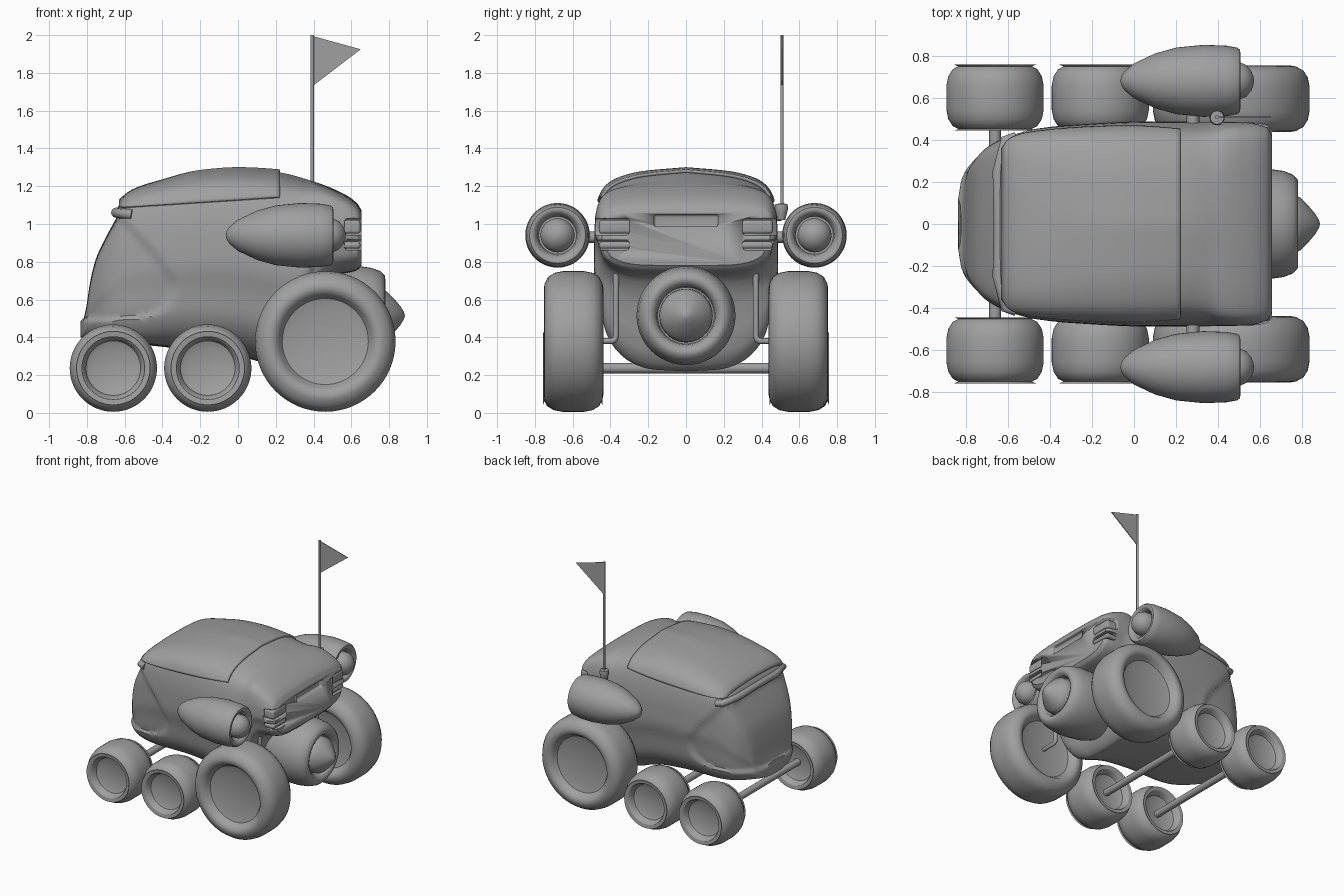
import bpy, bmesh, math
from mathutils import Vector, Matrix

cube = bpy.data.objects.get("Cube")
if cube:
    bpy.data.objects.remove(cube, do_unlink=True)

grey = bpy.data.materials.new("plain grey")
grey.use_nodes = True
grey.diffuse_color = (0.35, 0.35, 0.35, 1)
grey.node_tree.nodes["Principled BSDF"].inputs["Base Color"].default_value = grey.diffuse_color


def finish(name, bm, angle=40):
    bmesh.ops.recalc_face_normals(bm, faces=bm.faces)
    mesh = bpy.data.meshes.new(name)
    bm.to_mesh(mesh)
    bm.free()
    mesh.materials.append(grey)
    obj = bpy.data.objects.new(name, mesh)
    bpy.context.collection.objects.link(obj)
    activate(obj)
    if angle:
        bpy.ops.object.shade_smooth_by_angle(angle=math.radians(angle))
    return obj


def activate(obj):
    bpy.ops.object.select_all(action='DESELECT')
    obj.select_set(True)
    bpy.context.view_layer.objects.active = obj


def smooth_lookup(pts, x):
    """Monotone cubic interpolation through (x, value) pairs."""
    if x <= pts[0][0]:
        return pts[0][1]
    if x >= pts[-1][0]:
        return pts[-1][1]
    slopes = [(b[1] - a[1]) / (b[0] - a[0]) for a, b in zip(pts, pts[1:])]
    tang = [slopes[0]] + [2 * a * b / (a + b) if a * b > 0 else 0
                          for a, b in zip(slopes, slopes[1:])] + [slopes[-1]]
    i = max(k for k in range(len(pts) - 1) if pts[k][0] <= x)
    h = pts[i + 1][0] - pts[i][0]
    t = (x - pts[i][0]) / h
    return ((2*t**3 - 3*t**2 + 1) * pts[i][1] + (t**3 - 2*t**2 + t) * h * tang[i]
            + (3*t**2 - 2*t**3) * pts[i + 1][1] + (t**3 - t**2) * h * tang[i + 1])


def lathe(name, profile, axis, centre, steps=48, angle=40):
    """Spin (along, radius) pairs around the x, y or z axis."""
    bm = bmesh.new()
    vs = [bm.verts.new((r, 0, a)) for a, r in profile]
    es = [bm.edges.new(p) for p in zip(vs, vs[1:])]
    bmesh.ops.spin(bm, geom=vs + es, cent=(0, 0, 0), axis=(0, 0, 1),
                   angle=2 * math.pi, steps=steps)
    bmesh.ops.remove_doubles(bm, verts=bm.verts, dist=0.0005)
    turn = Vector((0, 0, 1)).rotation_difference(Vector(axis)).to_matrix().to_4x4()
    bm.transform(Matrix.Translation(centre) @ turn)
    return finish(name, bm, angle)


def tube(name, points, radius, kind='POLY'):
    curve = bpy.data.curves.new(name, 'CURVE')
    curve.dimensions = '3D'
    curve.bevel_depth, curve.bevel_resolution = radius, 4
    curve.use_fill_caps = True
    spline = curve.splines.new(kind)
    spline.points.add(len(points) - 1)
    for p, co in zip(spline.points, points):
        p.co = (*co, 1)
    curve.materials.append(grey)
    obj = bpy.data.objects.new(name, curve)
    bpy.context.collection.objects.link(obj)
    return obj


def rounded_box(name, centre, size, bevel):
    bm = bmesh.new()
    bmesh.ops.create_cube(bm, size=1, matrix=Matrix.Translation(centre) @ Matrix.Diagonal((*size, 1)))
    bmesh.ops.bevel(bm, geom=bm.edges[:], offset=bevel, segments=4, profile=0.5, affect='EDGES')
    return finish(name, bm)


# Body outlines along its length: top, bottom, half width, squareness
TOP = [(-.835, .5), (-.82, .57), (-.8, .7), (-.77, .82), (-.72, .93), (-.66, 1.04), (-.62, 1.115),
       (-.55, 1.17), (-.4, 1.22), (-.2, 1.27), (0, 1.285), (.2, 1.275), (.4, 1.225),
       (.55, 1.165), (.63, 1.11), (.655, 1.07)]
BOTTOM = [(-.835, .4), (-.6, .37), (-.4, .35), (0, .3), (.15, .26), (.28, .22), (.36, .3),
          (.42, .6), (.5, .72), (.63, .755), (.655, .78)]
WIDTH = [(-.835, .12), (-.82, .21), (-.8, .27), (-.7, .385), (-.6, .43), (-.3, .47), (.1, .488),
         (.55, .482), (.63, .47), (.655, .445)]
SQUARE = [(-.83, .6), (-.6, .45), (-.2, .85), (.2, 1), (.5, .65)]
# Half cross-section from keel to roof: width fraction and height fraction
SIDE = list(enumerate([0, .35, .6, .8, .88, .93, 1, .995, .96, .9, .8, .5, 0]))
RISE = list(enumerate([0, .01, .05, .14, .22, .35, .5, .65, .78, .87, .925, .975, 1]))


def body_point(x, s):
    b, t = smooth_lookup(BOTTOM, x), smooth_lookup(TOP, x)
    y = max(smooth_lookup(SIDE, abs(s)), 0) ** smooth_lookup(SQUARE, x) * smooth_lookup(WIDTH, x)
    return Vector((x, math.copysign(y, s), b + (t - b) * smooth_lookup(RISE, abs(s))))


# Body shell
N, M = 90, 44
bm = bmesh.new()
rings = []
for i in range(N + 1):
    x = -.09 - .745 * math.cos(math.pi * i / N)
    ss = [-12 + 12 * j / M for j in range(2 * M)]
    rings.append([bm.verts.new(body_point(x, s)) for s in ss])
for a, b in zip(rings, rings[1:]):
    for j in range(2 * M):
        k = (j + 1) % (2 * M)
        bm.faces.new((a[j], a[k], b[k], b[j]))
bm.faces.new(rings[0])
bm.faces.new(rings[-1])
bmesh.ops.recalc_face_normals(bm, faces=bm.faces)
bm.normal_update()

# Sunken wraparound window in the nose
WINDOW = [(.48, -.72), (.5, -.55), (.53, -.42), (.6, -.335), (.68, -.32), (.76, -.36), (.9, -.48), (1.03, -.6)]
for v in bm.verts:
    z = v.co.z
    if .48 < z < 1.05 and v.co.x < -.25:
        t = min(max((smooth_lookup(WINDOW, z) - v.co.x) / .035, 0), 1) * min((z - .48) / .03, 1)
        v.co -= v.normal * .018 * t * t * (3 - 2 * t)
body = finish("body", bm, 35)

# Recessed lights and vent in the tail
cutters = [rounded_box("vent_cutter", (.67, 0, 1.018), (.09, .34, .065), .015)]
for side in (-1, 1):
    for z, h in ((.985, .09), (.888, .055)):
        cutters.append(rounded_box("light_cutter", (.65, side * .41, z), (.17, .22, h), .018))
        rounded_box("tail_light", (.58, side * .37, z), (.136, .18, h - .018), .016)
for cutter in cutters:
    activate(body)
    mod = body.modifiers.new("cut", 'BOOLEAN')
    mod.operation, mod.solver, mod.object = 'DIFFERENCE', 'EXACT', cutter
    bpy.ops.object.modifier_apply(modifier=mod.name)
    bpy.data.objects.remove(cutter, do_unlink=True)

# Raised roof panel following the body
bm = bmesh.new()
rows = []
for i in range(41):
    x = -.618 + .838 * i / 40
    edge = 1.085 + .065 * (x + .6)
    low, high = 6, 12
    for _ in range(24):
        mid = (low + high) / 2
        low, high = (mid, high) if body_point(x, mid).z < edge else (low, mid)
    rows.append([bm.verts.new(body_point(x, s)) for s in
                 [low + (12 - low) * j / 20 for j in range(21)]
                 + [-12 + (12 - low) * j / 20 for j in range(1, 21)]])
for a, b in zip(rows, rows[1:]):
    for j in range(40):
        bm.faces.new((a[j], a[j + 1], b[j + 1], b[j]))
roof = finish("roof_panel", bm, 35)
if roof.data.polygons[len(roof.data.polygons) // 2].normal.z < 0:
    roof.data.flip_normals()
mod = roof.modifiers.new("thickness", 'SOLIDIFY')
mod.thickness, mod.offset = .016, 1

# Lip between window and roof
tube("window_lip", [(-.56, -.41, 1.05), (-.61, -.395, 1.055), (-.645, -.25, 1.06), (-.64, 0, 1.06),
                    (-.645, .25, 1.06), (-.61, .395, 1.055), (-.56, .41, 1.05)], .027)

# Wheels: rounded tyre with a dished hub on both faces
def wheel(name, x, y, r, dish):
    h = .157
    half = [(h - .075, 0), (h - .07, dish * .7), (h - .055, dish * .93), (h - .03, dish), (h - .012, dish + .012),
            (h, dish + .04), (h - .004, r - .065), (h - .022, r - .03), (h - .055, r - .009), (h - .1, r)]
    profile = half + [(-a, q) for a, q in reversed(half)]
    lathe(name, profile, (0, 1, 0), (x, y, r + .006), 64)


for side, label in ((-1, "right"), (1, "left")):
    wheel(label + "_large_wheel", .462, side * .595, .372, .245)
    for place, x in (("nose", -.66), ("middle", -.16)):
        wheel(f"{label}_{place}_wheel", x, side * .6, .231, .155)
    # Bent arm to the large wheel
    tube(label + "_wheel_arm", [(.46, side * .37, .78), (.46, side * .37, .41), (.46, side * .375, .39),
                                (.46, side * .39, .38), (.46, side * .53, .38)], .016)
    # Side pod with open nozzle, plug and mount
    lathe(label + "_pod", [(-.065, 0), (-.06, .022), (-.045, .045), (0, .083), (.1, .13), (.2, .158), (.33, .171),
                           (.44, .167), (.49, .158), (.503, .148), (.505, .135), (.497, .12), (.47, .105),
                           (.44, .1), (.44, 0)], (1, 0, 0), (0, side * .68, .94))
    lathe(label + "_pod_plug", [(.43, .09), (.5, .09), (.535, .074), (.558, .045), (.568, .018), (.57, 0)],
          (1, 0, 0), (0, side * .68, .94))
    tube(label + "_pod_mount", [(.28, side * .43, .93), (.28, side * .56, .93)], .03)
for x in (-.66, -.16):
    tube("axle", [(x, -.54, .237), (x, .54, .237)], .028)

# Main tail thruster
lathe("thruster", [(.2, 0), (.22, .12), (.3, .2), (.42, .245), (.55, .262), (.64, .262), (.71, .252), (.755, .235),
                   (.778, .21), (.78, .19), (.77, .17), (.745, .155), (.71, .15), (.71, 0)], (1, 0, 0), (0, 0, .515))
lathe("thruster_cone", [(.7, .142), (.765, .14), (.79, .125), (.83, .085), (.86, .05), (.878, .02), (.884, 0)],
      (1, 0, 0), (0, 0, .515))

# Aerial with pennant
lathe("aerial_base", [(1.02, 0), (1.02, .02), (1.06, .03), (1.085, .036), (1.105, .032), (1.11, 0)],
      (0, 0, 1), (.395, .505, 0), 20)
tube("aerial_bracket", [(.395, .44, 1.03), (.395, .505, 1.03)], .014)
tube("aerial_pole", [(.393, .508, 1.05), (.393, .508, 2)], .009)
bm = bmesh.new()
flag = bm.faces.new([bm.verts.new((x, .505, z)) for x, z in ((.395, 1.995), (.65, 1.925), (.395, 1.73))])
new = bmesh.ops.extrude_face_region(bm, geom=[flag])["geom"]
bmesh.ops.translate(bm, verts=[g for g in new if isinstance(g, bmesh.types.BMVert)], vec=(0, .006, 0))
finish("pennant", bm, 0)
